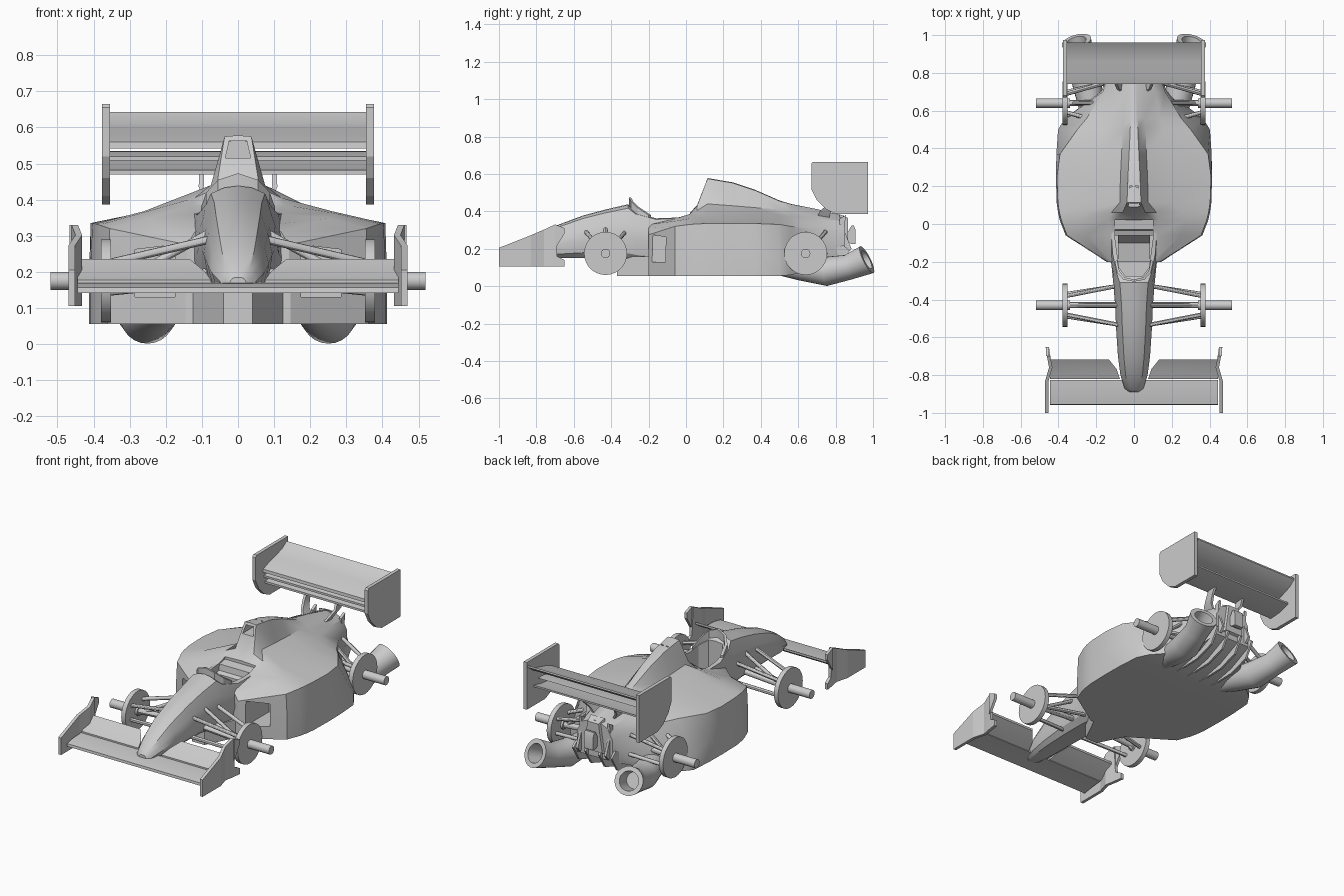
import bpy, bmesh, math
from mathutils import Vector


def make(name, verts, faces, mirror=False, angle=30):
    me = bpy.data.meshes.new(name)
    me.from_pydata([tuple(v) for v in verts], [], faces)
    bm = bmesh.new()
    bm.from_mesh(me)
    bmesh.ops.recalc_face_normals(bm, faces=bm.faces)
    bm.to_mesh(me)
    bm.free()
    ob = bpy.data.objects.new(name, me)
    bpy.context.collection.objects.link(ob)
    if mirror:
        ob.modifiers.new("mirror", 'MIRROR').use_mirror_merge = False
    smooth(ob, angle)
    return ob


def smooth(ob, angle=30):
    bpy.ops.object.select_all(action='DESELECT')
    ob.select_set(True)
    bpy.context.view_layer.objects.active = ob
    bpy.ops.object.shade_smooth_by_angle(angle=math.radians(angle))


def loft(name, rings, mirror=False, angle=30):
    n = len(rings[0])
    faces = [(i * n + j, i * n + (j + 1) % n, (i + 1) * n + (j + 1) % n, (i + 1) * n + j)
             for i in range(len(rings) - 1) for j in range(n)]
    faces += [tuple(range(n)), tuple(range((len(rings) - 1) * n, len(rings) * n))]
    return make(name, [v for r in rings for v in r], faces, mirror, angle)


def prism(name, pts, axis, a, b, mirror=False, angle=30):
    def at(p, t):
        return {'x': (t, p[0], p[1]), 'y': (p[0], t, p[1]), 'z': (p[0], p[1], t)}[axis]
    return loft(name, [[at(p, t) for p in pts] for t in (a, b)], mirror, angle)


def circle(c, r, d, n):
    q = Vector(d).to_track_quat('Z', 'Y')
    return [Vector(c) + q @ Vector((r * math.cos(2 * math.pi * k / n),
                                    r * math.sin(2 * math.pi * k / n), 0)) for k in range(n)]


def rod(name, a, b, r, n=12):
    d = Vector(b) - Vector(a)
    return loft(name, [circle(a, r, d, n), circle(b, r, d, n)], True)


def both(half):
    return half + [(-x, y, z) for x, y, z in reversed(half) if x > 1e-6]


def cut(ob, cutter):
    cutter.hide_render = True
    m = ob.modifiers.new("cut", 'BOOLEAN')
    m.object = cutter
    m.operation = 'DIFFERENCE'
    m.solver = 'EXACT'
    bpy.context.view_layer.objects.active = ob
    bpy.ops.object.modifier_apply(modifier=m.name)
    smooth(ob)


# Nose and cockpit tub: y, half width, top, bottom, squareness
tub = []
for y, w, t, b, k in [(-.89, .025, .185, .15, .6), (-.87, .05, .21, .147, .6), (-.8, .072, .265, .147, .62),
                      (-.7, .085, .322, .15, .63), (-.55, .095, .378, .152, .65), (-.43, .10, .41, .15, .66),
                      (-.31, .11, .438, .14, .68), (-.27, .114, .405, .135, .78), (-.16, .125, .375, .12, .9),
                      (0, .135, .385, .1, .92), (.06, .135, .39, .1, .92)]:
    h = t - b
    tub.append(both([(0, y, t), (.5 * k * w, y, t - .015 * h), (k * w, y, t - .07 * h),
                     ((k + 1) / 2 * w + .05 * w, y, t - .32 * h), (w, y, t - .58 * h),
                     (.85 * w, y, b + .12 * h), (.55 * w, y, b), (0, y, b)]))
nose = loft("nose_and_tub", tub)

# Sidepods and engine cover: y, top, spine, shoulder xz, deck xz, edge xz, low edge xz, bottom
body = []
for y, zt, w1, x2, z2, x3, z3, x4, z4, x5, z5, zb in [
        (-.20, .34, .03, .09, .33, .12, .31, .14, .275, .145, .15, .055),
        (-.06, .365, .04, .12, .36, .25, .348, .355, .32, .362, .18, .055),
        (.02, .39, .07, .13, .385, .27, .362, .385, .33, .393, .18, .055),
        (.06, .435, .06, .12, .405, .26, .368, .395, .333, .402, .18, .055),
        (.115, .578, .037, .075, .44, .2, .378, .403, .335, .41, .18, .055),
        (.25, .555, .032, .072, .43, .2, .378, .408, .335, .413, .18, .055),
        (.37, .515, .026, .066, .42, .19, .38, .392, .335, .411, .19, .055),
        (.50, .458, .02, .06, .41, .16, .378, .30, .33, .402, .13, .055),
        (.56, .44, .018, .055, .403, .14, .372, .25, .32, .365, .12, .06),
        (.70, .412, .014, .05, .39, .115, .365, .165, .30, .175, .13, .09),
        (.85, .375, .012, .04, .365, .085, .345, .115, .285, .115, .19, .16)]:
    body.append(both([(0, y, zt), (w1, y, zt - .003), (x2, y, z2), (x3, y, z3), (x4, y, z4),
                      (x5, y, z5), (x5, y, zb), (0, y, zb)]))
cover = loft("sidepods_and_engine_cover", body)

# Openings: cockpit, air intake, side ducts
half = [(.045, -.275), (.08, -.23), (.1, -.08), (.1, .022)]
well = prism("cockpit_cutter", half + [(-x, y) for x, y in reversed(half)], 'z', .2, .6)
scoop = prism("intake_cutter", [(-.024, .563), (.024, .563), (.035, .515), (-.035, .515)], 'y', 0, .2)
duct = prism("duct_cutter", [(.175, .13), (.175, .275), (.285, .262), (.285, .13)], 'y', -.3, .04, True)
cut(nose, well)
for c in (well, scoop, duct):
    cut(cover, c)
for c in (well, scoop, duct):
    bpy.data.objects.remove(c)

# Cockpit headrest, seat and windscreen lip
prism("headrest", [(.03, .2), (.03, .375), (-.03, .365), (-.035, .33), (-.06, .32), (-.06, .2)], 'x', -.1, .1)
prism("seat", [(-.06, .2), (-.06, .29), (-.1, .23), (-.2, .21), (-.2, .2)], 'x', -.085, .085)
lip = []
for x, y, b, t in [(-.102, -.20, .36, .38), (-.088, -.26, .37, .42), (-.055, -.295, .39, .455), (0, -.305, .41, .473),
                   (.055, -.295, .39, .455), (.088, -.26, .37, .42), (.102, -.20, .36, .38)]:
    lip.append([(x, y, b), (x, y, t), (x * .88, y + .012, t), (x * .88, y + .012, b)])
loft("windscreen_lip", lip)

# Front keel under the tub
prism("front_keel", [(-.04, -.37), (.04, -.37), (.13, -.19), (-.13, -.19)], 'z', .055, .16)

# Front wing with flaps and kinked endplates
prism("front_wing", [(-.957, .142), (-.955, .157), (-.9, .168), (-.825, .172), (-.825, .16), (-.9, .152)],
      'x', -.445, .445)
flap = [(-.82, .16), (-.82, .178), (-.77, .2), (-.717, .235), (-.717, .222), (-.77, .187)]
loft("front_flap", [[(max(.075, .075 + (y + .79) * .8), y, z) for y, z in flap],
                    [(.445, y, z) for y, z in flap]], True)
plate = []
for y, x, t in [(-1, .461, .205), (-.83, .461, .272), (-.76, .441, .302), (-.70, .452, .33),
                (-.69, .453, .16), (-.65, .459, .14)]:
    plate.append([(x - .009, y, .105), (x + .009, y, .105), (x + .009, y, t), (x - .009, y, t)])
loft("front_endplate", plate, True, 15)
prism("endplate_rear_vane", [(-.70, .2), (-.70, .33), (-.65, .31), (-.65, .28)], 'x', .45, .466, True)

# Rear wing: three elements, endplates, pylons
prism("rear_wing_top", [(.74, .542), (.742, .56), (.79, .578), (.86, .595), (.92, .615), (.96, .642),
                        (.962, .632), (.92, .6), (.86, .577), (.79, .555)], 'x', -.36, .36)
prism("rear_wing_middle", [(.75, .508), (.75, .52), (.82, .533), (.87, .534), (.82, .518)], 'x', -.36, .36)
prism("rear_wing_bottom", [(.76, .47), (.76, .482), (.84, .492), (.91, .508), (.91, .498), (.84, .476)],
      'x', -.36, .36)
prism("rear_endplate", [(.67, .655), (.68, .665), (.973, .665), (.973, .387), (.80, .387), (.75, .41),
                        (.70, .46), (.67, .52)], 'x', .355, .376, True, 15)
loft("rear_wing_pylon", [[(x - .007, y - d, z), (x + .007, y - d, z), (x + .007, y + d, z), (x - .007, y + d, z)]
                         for x, y, z, d in [(.06, .73, .36, .035), (.085, .745, .40, .03), (.102, .78, .435, .026),
                                            (.1, .80, .48, .026)]], True)

# Wheel hubs, axles and suspension arms
for end, y, inner in (("front", -.43, .085), ("rear", .64, .17)):
    z = .175
    rod(end + "_brake_disc", (.352, y, z), (.379, y, z), .115, 28)
    rod(end + "_axle", (.34, y, z), (.519, y, z), .025, 16)
    rod(end + "_driveshaft", (.06, y, z + .02), (.36, y, z), .016)
    rod(end + "_push_rod", (inner, y, z + .13), (.355, y, z - .02), .011)
    for s in (-1, 1):
        rod(end + "_upper_arm", (inner - .01, y + s * .105, z + .115), (.355, y + s * .05, z + .05), .011)
        rod(end + "_lower_arm", (inner - .02, y + s * .105, z), (.355, y + s * .06, z - .03), .011)

# Exhaust nozzles
path = [((.19, .45, .10), .03), ((.222, .60, .098), .065), ((.25, .75, .079), .078), ((.278, .87, .102), .068),
        ((.305, .967, .142), .08), ((.305, .967, .142), .054), ((.282, .88, .106), .046)]
dirs = [(.2, 1, 0), (.2, 1, -.08), (.22, 1, .05), (.26, 1, .35), (.28, 1, .5), (.28, 1, .5), (.26, 1, .4)]
loft("exhaust_nozzle", [circle(c, r, d, 24) for (c, r), d in zip(path, dirs)], True, 40)

# Diffuser strakes, tail frame and rear light
for x in (.045, .125):
    prism("diffuser_strake", [(.50, .056), (.70, .06), (.82, .10), (.875, .19), (.84, .22), (.6, .12)],
          'x', x - .006, x + .006, True)
loft("tail_block", [[(-w, y, b), (w, y, b), (w * .6, y, t), (-w * .6, y, t)]
                    for y, w, b, t in [(.82, .075, .18, .385), (.865, .06, .2, .365)]])
prism("tail_side_frame", [(.82, .36), (.855, .38), (.845, .30), (.885, .2), (.86, .17), (.82, .2)],
      'x', .085, .1, True)
prism("rear_light", [(.86, .24), (.86, .28), (.885, .325), (.897, .325), (.907, .30), (.907, .225), (.885, .225)],
      'x', -.03, .03)
